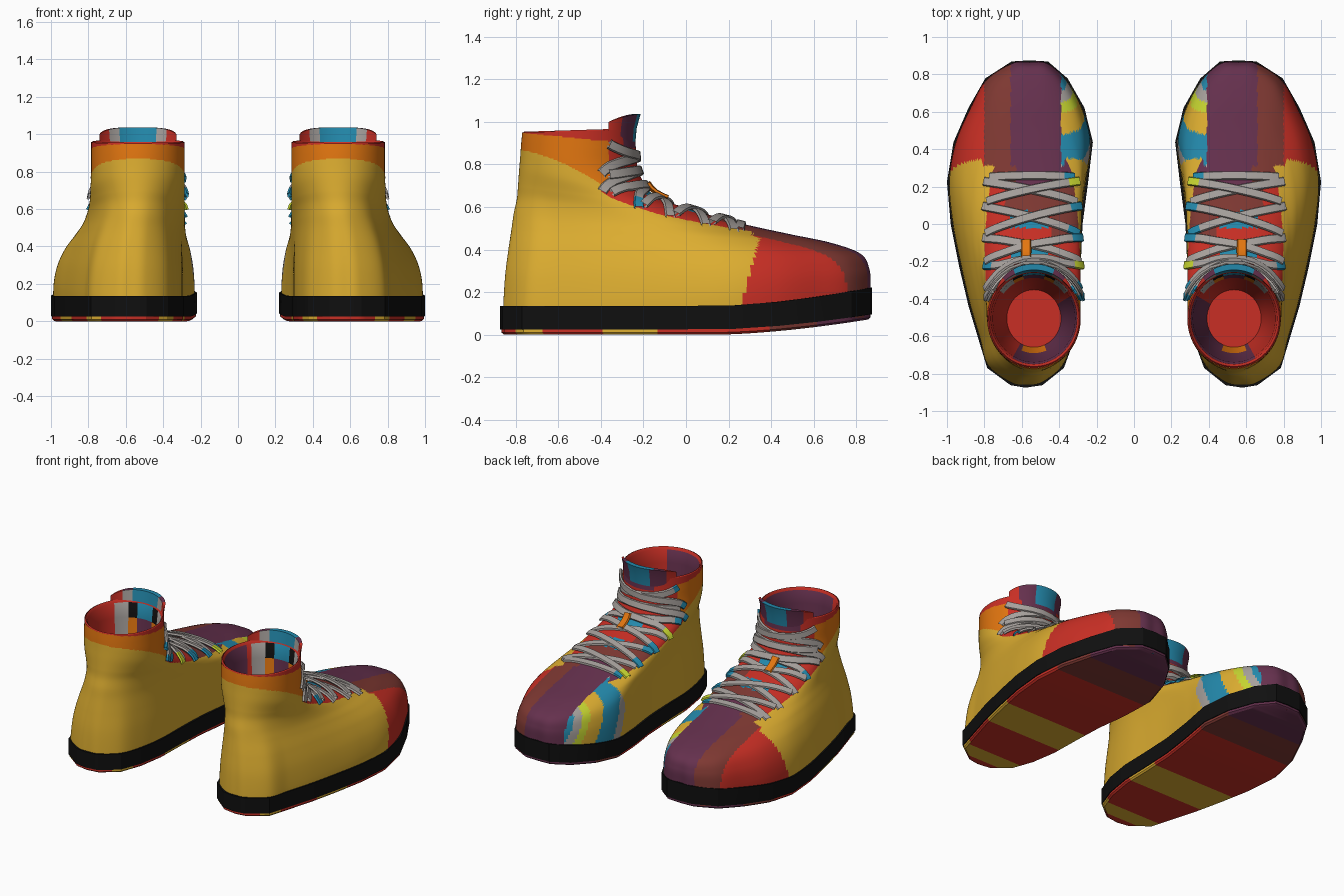
import bpy, bmesh, math
from mathutils import Vector
from mathutils.bvhtree import BVHTree

if "Cube" in bpy.data.objects:
    bpy.data.objects.remove(bpy.data.objects["Cube"])

COLOURS = {
    "yellow": (0.72, 0.42, 0.03), "orange": (0.76, 0.18, 0.005), "red": (0.58, 0.028, 0.018),
    "brick": (0.21, 0.04, 0.032), "purple": (0.13, 0.03, 0.075), "teal": (0.017, 0.25, 0.41),
    "grey": (0.38, 0.35, 0.33), "lime": (0.56, 0.66, 0.03), "black": (0.005, 0.005, 0.005)}
MATS = {}
for n, c in COLOURS.items():
    MATS[n] = bpy.data.materials.new(n)
    MATS[n].diffuse_color = (*c, 1)

# Sole outline from toe to heel: relative length, outer x and inner x
LEN = [1, .993, .89, .71, .5, .259, 0, -.259, -.5, -.71, -.88, -.985, -1]
OUT = [.56, .655, .795, .885, .965, 1.0, .98, .935, .885, .83, .785, .66, .58]
INN = [.56, .46, .355, .265, .22, .245, .275, .285, .29, .32, .375, .49, .58]
OUTLINE = OUT + INN[-2:0:-1]
LENGTHS = LEN + LEN[-2:0:-1]

# Upper rings: front y, front z, back y, back z, blend from sole outline to collar oval
RINGS = [(.862, .08, -.86, .05, 0), (.865, .22, -.858, .15, 0), (.86, .31, -.85, .28, .1),
         (.82, .38, -.835, .40, .3), (.68, .432, -.82, .50, .56), (.48, .474, -.81, .57, .76),
         (.25, .525, -.795, .64, .89), (.02, .59, -.79, .70, .96), (-.15, .655, -.785, .77, .98),
         (-.22, .76, -.78, .83, 1), (-.235, .87, -.775, .90, 1), (-.24, .965, -.77, .95, 1)]


def catmull(p0, p1, p2, p3, t):
    return .5 * (2*p1 + (p2-p0)*t + (2*p0-5*p1+4*p2-p3)*t*t + (3*p1-p0-3*p2+p3)*t**3)


def around(table, deg, smooth=True):
    f = (deg % 360) / 15
    i = int(f)
    p = [table[(i + k) % 24] for k in (-1, 0, 1, 2)]
    return catmull(*p, f - i) if smooth else p[1] + (p[2] - p[1]) * (f - i)


def surf(u, deg):
    """Point on the upper: u runs from sole to collar, deg runs around from the toe."""
    i = min(int(u), len(RINGS) - 2)
    rs = [RINGS[max(0, min(len(RINGS) - 1, i + k))] for k in (-1, 0, 1, 2)]
    yf, zf, yb, zb, b = [catmull(*v, u - i) for v in zip(*rs)]
    a = math.radians(deg)
    along = around(LENGTHS, deg)
    h = (1 - along - (math.cos(a) - along) * b) / 2
    px = .6 + (around(OUTLINE, deg) - .6) * .965
    ex = .535 + .25 * math.sin(a)
    return Vector((px + (ex - px) * b, yf + (yb - yf) * h, zf + (zb - zf) * h))


def make(name, bm, paint, angle=40):
    used = []
    for k, f in enumerate(bm.faces):
        c = paint(f.calc_center_median(), k)
        if c not in used:
            used.append(c)
        f.material_index = used.index(c)
    me = bpy.data.meshes.new(name)
    bm.to_mesh(me)
    ob = bpy.data.objects.new(name, me)
    for c in used:
        me.materials.append(MATS[c])
    bpy.context.collection.objects.link(ob)
    bpy.context.view_layer.objects.active = ob
    ob.select_set(True)
    bpy.ops.object.shade_smooth_by_angle(angle=math.radians(angle))
    ob.select_set(False)
    m = ob.modifiers.new("other_shoe", 'MIRROR')
    m.use_mirror_merge = False


def grid(bm, rows, closed=True):
    vs = [[bm.verts.new(p) for p in r] for r in rows]
    n = len(rows[0])
    for r in range(len(rows) - 1):
        for c in range(n if closed else n - 1):
            d = (c + 1) % n
            bm.faces.new((vs[r][c], vs[r+1][c], vs[r+1][d], vs[r][d]))


def lerp_table(x, table):
    for (x0, y0), (x1, y1) in zip(table, table[1:]):
        if x <= x1:
            return y0 + (y1 - y0) * max(0, (x - x0) / (x1 - x0))
    return table[-1][1]


def stripe(t, table, last):
    return next((c for lim, c in table if t < lim), last)


# Upper
NU, NA = 14, 264
levels = (len(RINGS) - 1) * NU
THROAT = [(5, 46), (6, 74), (7, 84), (7.6, 84), (8.2, 68), (9, 59), (11, 57)]


def paint_upper(p, k):
    u = (k // NA + .5) / NU
    deg = (k % NA + .5) * 360 / NA
    side = min(deg, 360 - deg)
    x, y, z = p
    if y > (.31 if abs(x - .59) < .22 else .26 + (z - .14) * .27):   # toe cap stripes
        if x > .39:
            return "purple" if x < .66 else "brick" if x < .8 else "red"
        return stripe(y + (z - .3) * .5, ((.33, "yellow"), (.41, "grey"), (.56, "teal"), (.66, "yellow"),
                                          (.71, "lime"), (.76, "grey"), (.81, "teal")), "grey")
    if u > 5 and side < lerp_table(u, THROAT):                       # tongue panel
        if y > .2:
            return "brick" if x > .63 else "purple"
        if abs(x - .56) < .1 and (-.02 < y < .07 or -.2 < y < -.13):
            return "teal"
        if abs(x - .56) < .13 and (y > .07 or z > .88):
            return "brick" if y > 0 else "purple"
        return "brick" if x < .44 and y > -.1 else "red"
    d = y + .78
    if y > -.32:
        return "yellow"
    if z > .95 - .1 * d:
        return "red"
    return "orange" if z > .87 - .2 * d - .6 * d * d else "yellow"


bm = bmesh.new()
grid(bm, [[surf(r / NU, c * 360 / NA) for c in range(NA)] for r in range(levels + 1)])
bm.normal_update()
bvh = BVHTree.FromBMesh(bm)
make("upper", bm, paint_upper)

# Padded collar, lining and insole
NC = 48


def collar(scale, z, deg):
    a = math.radians(deg)
    return Vector((.535 + .25 * scale * math.sin(a), -.505 + .265 * scale * math.cos(a), z))


def paint_lining(p, k):
    row, deg = k // NC, (k % NC + .5) * 360 / NC
    side = min(deg, 360 - deg)
    if row == 2 and side < 50:
        return stripe(side, ((14, "teal"), (30, "black")), "grey")
    if row == 3 and side < 50:
        return stripe(side, ((14, "purple"), (30, "orange")), "grey")
    if row < 2 or row == 6:
        return "red"
    if row == 5 and abs(deg - 180) < 25:
        return "orange"
    return "purple" if 150 < deg < 300 else "red"


rows = [[collar(s, .95 + .008 * math.cos(math.radians(d)) + z if s > .9 else z, d)
         for d in (c * 360 / NC for c in range(NC))]
        for s, z in ((1, 0), (.97, .012), (.92, -.005), (.88, .85), (.82, .62), (.7, .4), (.58, .25), (.005, .25))]
bm = bmesh.new()
grid(bm, rows)
make("lining", bm, paint_lining)

# Tongue top standing above the collar
degs = [-57 + 3 * i for i in range(39)]


def paint_tongue(p, k):
    row, side = k // 38, abs(degs[k % 38] + 1.5)
    if row < 2:
        return stripe(side, ((17, "teal"), (42, "purple")), "red")
    return stripe(side, ((24, "teal"), (38, "grey" if row > 2 else "purple")), "red")


rows = []
for s, z in ((1.0, .88), (1.03, .97), (1.1, 1.0), (.98, 1.0), (.92, .93), (.88, .85)):
    row = []
    for d in degs:
        k = 1 - (abs(d) / 57) ** 3
        row.append(collar(.98 + (s - .98) * k, z + (.037 * k if z == 1.0 else 0), d))
    rows.append(row)
bm = bmesh.new()
grid(bm, rows, closed=False)
make("tongue", bm, paint_tongue)

# Laces: flat ribbons laid across the upper
LACE_COLS = []


def ribbon(bm, a, b, lift, tips, width=.024, steps=16):
    pts = []
    for i in range(steps + 1):
        loc, nor, _, _ = bvh.find_nearest(a.lerp(b, i / steps))
        if nor.dot(loc - Vector((.55, loc.y - .1, loc.z - .1))) < 0:
            nor = -nor
        pts.append((loc + nor * lift, nor))
    rows = []
    for i, (p, n) in enumerate(pts):
        t = (pts[min(i + 1, steps)][0] - pts[max(i - 1, 0)][0]).normalized()
        s = t.cross(n).normalized() * width
        rows.append([p + s, p + s * .8 + n * .011, p - s * .8 + n * .011, p - s, p - n * .015])
    grid(bm, rows)
    for i in range(steps):
        c = tips[0] if i < 2 else tips[1] if i > steps - 3 else "grey"
        LACE_COLS.extend([c] * 5)


EYELETS = [(5.0, 50), (5.4, 57), (6.0, 65), (6.6, 72), (7.5, 77), (8.7, 64), (10.2, 59)]
bm = bmesh.new()
ribbon(bm, surf(5.0, 50), surf(5.0, -50), .004, ("grey", "teal"))
for i, ((u0, d0), (u1, d1)) in enumerate(zip(EYELETS, EYELETS[1:])):
    drop = .25 if i < 4 else 0
    ribbon(bm, surf(u0 - drop, d0 + 7), surf(u1, -d1), .004, ("teal" if i == 3 else "grey", "teal" if i % 2 else "grey"))
    ribbon(bm, surf(u0 - drop, -d0 - 7), surf(u1, d1), .012, ("lime" if i % 3 == 0 else "teal", "grey"))
bmesh.ops.recalc_face_normals(bm, faces=bm.faces)
make("laces", bm, lambda p, k: LACE_COLS[k], 30)

# Orange lace loop on the tongue
bm = bmesh.new()
ribbon(bm, surf(7.6, 0) + Vector((.04, 0, 0)), surf(8.5, 0) + Vector((.04, 0, 0)), .02, ("orange", "orange"), .027, 4)
bmesh.ops.recalc_face_normals(bm, faces=bm.faces)
make("lace_loop", bm, lambda p, k: "orange", 30)


# Sole: black side band and striped outsole, both curling up at the toe
def sole(deg, scale, z, rise):
    y = .875 * around(LENGTHS, deg, False)
    s = max(0, (y - .15) / .72)
    return Vector((.6 + (around(OUTLINE, deg, False) - .6) * scale, y * (scale + 1) / 2, z + rise * s ** 1.6))


ring = [i * 15 for i in range(24)]
bm = bmesh.new()
grid(bm, [[sole(d, s, z, r) for d in ring] for s, z, r in
          ((.95, .025, .07), (1, .025, .07), (1, .135, .085), (.93, .135, .085))])
make("sole_band", bm, lambda p, k: "black", 25)

STRIPES = ((-.8, "red"), (-.68, "yellow"), (-.4, "red"), (-.15, "yellow"), (.38, "red"), (.6, "brick"))
bm = bmesh.new()
fine = [i * 3 for i in range(120)]
grid(bm, [[sole(d, s, z, .07) for d in fine] for s, z in ((.955, 0), (.985, .01), (.985, .03))])
grid(bm, [[sole(d, .955, 0, .07), sole(-d, .955, 0, .07)] for d in range(3, 178, 3)], closed=False)
bmesh.ops.remove_doubles(bm, verts=bm.verts, dist=.0005)
bmesh.ops.recalc_face_normals(bm, faces=bm.faces)
make("outsole", bm, lambda p, k: stripe(p.y, STRIPES, "purple"), 30)

for m in bpy.data.materials:
    if m.users and not m.is_grease_pencil:
        m.use_nodes = True
        m.node_tree.nodes["Principled BSDF"].inputs["Base Color"].default_value = m.diffuse_color
